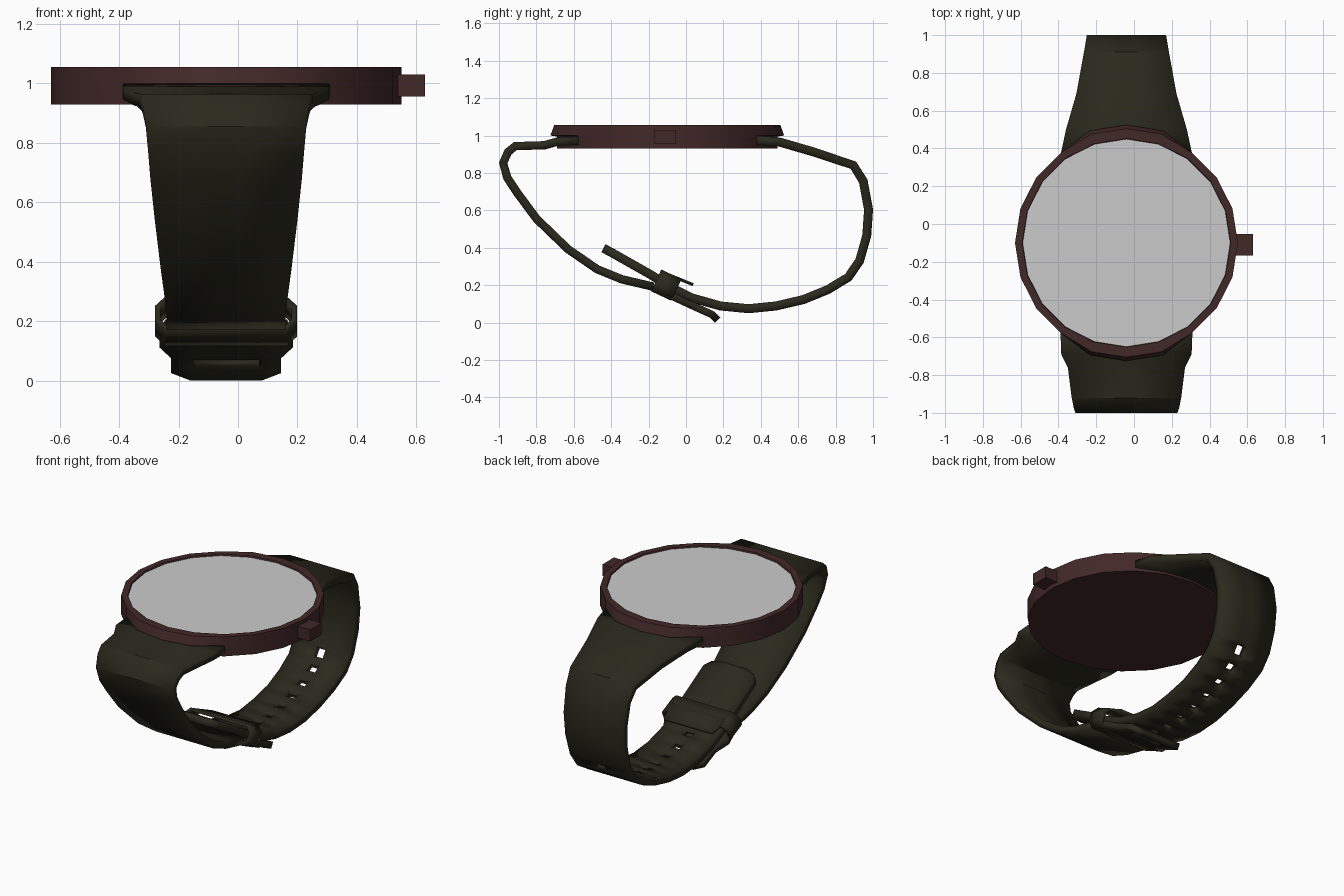
import bpy, bmesh, math
from mathutils import Vector

if "Cube" in bpy.data.objects:
    bpy.data.objects.remove(bpy.data.objects["Cube"])

CX, CY = -0.04, -0.10          # centre of the watch case


def material(name, rgb):
    m = bpy.data.materials.new(name)
    m.diffuse_color = (*rgb, 1)
    m.use_nodes = True
    m.node_tree.nodes["Principled BSDF"].inputs["Base Color"].default_value = m.diffuse_color
    return m


STRAP = material("strap_dark_green", (0.023, 0.022, 0.012))
CASE = material("case_dark_red", (0.055, 0.021, 0.021))


def make(name, bm, mat=None, smooth=True):
    me = bpy.data.meshes.new(name)
    bm.to_mesh(me)
    bm.free()
    ob = bpy.data.objects.new(name, me)
    bpy.context.collection.objects.link(ob)
    if mat:
        me.materials.append(mat)
    if smooth:
        bpy.ops.object.select_all(action='DESELECT')
        ob.select_set(True)
        bpy.context.view_layer.objects.active = ob
        bpy.ops.object.shade_smooth_by_angle(angle=math.radians(35))
    return ob


def solidify(ob, thickness, offset):
    mod = ob.modifiers.new("thickness", 'SOLIDIFY')
    mod.thickness, mod.offset = thickness, offset


def band(name, rows, thickness, flip, mat, holes=(), hw=0.035):
    """Strap from (y, z, half width) rows; holes are (start, end) arc lengths."""
    rows = [Vector(r) for r in rows]
    dist = [0.0]
    for a, b in zip(rows, rows[1:]):
        dist.append(dist[-1] + (b.xy - a.xy).length)

    def at(s):
        for i in range(len(rows) - 1):
            if s <= dist[i + 1]:
                return rows[i].lerp(rows[i + 1], (s - dist[i]) / (dist[i + 1] - dist[i]))
        return rows[-1]

    stations = sorted(set(dist) | {s for h in holes for s in h})
    bm = bmesh.new()
    grid = []
    for s in stations:
        y, z, w = at(s)
        grid.append([bm.verts.new((CX + x, y, z)) for x in (-w, -hw, hw, w)])
    for i in range(len(grid) - 1):
        mid = (stations[i] + stations[i + 1]) / 2
        for c in range(3):
            if c == 1 and any(a < mid < b for a, b in holes):
                continue
            q = [grid[i][c], grid[i][c + 1], grid[i + 1][c + 1], grid[i + 1][c]]
            bm.faces.new(q[::-1] if flip else q)
    loose = [v for v in bm.verts if not v.link_faces]
    bmesh.ops.delete(bm, geom=loose, context='VERTS')
    ob = make(name, bm, mat)
    solidify(ob, thickness, -1)
    return ob


# Case: 20-sided, with a lip flaring over the strap ends
bm = bmesh.new()
N = 20
rings = []
for z, r, flare in [(0.93, 0.59, 0), (0.995, 0.59, 0), (1.0, 0.59, 0.035),
                    (1.055, 0.59, 0.015), (1.055, 0.552, 0), (1.042, 0.548, 0)]:
    ring = []
    for k in range(N):
        a = 2 * math.pi * k / N
        rr = r + (flare if abs(math.sin(a)) > 0.9 else 0)
        ring.append(bm.verts.new((CX + rr * math.cos(a), CY + rr * math.sin(a), z)))
    rings.append(ring)
for lo, hi in zip(rings, rings[1:]):
    for k in range(N):
        j = (k + 1) % N
        bm.faces.new((lo[k], lo[j], hi[j], hi[k]))
bm.faces.new(rings[0][::-1])
bm.faces.new(rings[-1])
make("case", bm, CASE)

# Dial: grey disc inside the bezel
bm = bmesh.new()
bm.faces.new([bm.verts.new((CX + 0.55 * math.cos(2 * math.pi * k / N),
                            CY + 0.55 * math.sin(2 * math.pi * k / N), 1.046)) for k in range(N)])
make("dial", bm, None, False)

# Crown
bm = bmesh.new()
bmesh.ops.create_cube(bm, size=1)
bmesh.ops.scale(bm, vec=(0.12, 0.115, 0.075), verts=bm.verts)
bmesh.ops.translate(bm, vec=(0.57, -0.11, 0.993), verts=bm.verts)
make("crown", bm, CASE, False)

# Front strap, from the case round to the buckle
band("front_strap", [
    (-0.56, 0.995, 0.35), (-0.69, 0.99, 0.345), (-0.76, 0.97, 0.31), (-0.92, 0.965, 0.29),
    (-0.97, 0.925, 0.28), (-1.0, 0.855, 0.27), (-0.976, 0.765, 0.262), (-0.92, 0.68, 0.255),
    (-0.816, 0.54, 0.24), (-0.645, 0.375, 0.22), (-0.485, 0.265, 0.205),
    (-0.35, 0.21, 0.2), (-0.18, 0.17, 0.2)], 0.045, True, STRAP)

# Back strap with adjustment holes, its tail lying inside the loop
first, step, length = 1.16, 0.122, 0.055
band("back_strap", [
    (0.36, 1.0, 0.35), (0.5, 0.99, 0.32), (0.69, 0.935, 0.265), (0.91, 0.86, 0.225),
    (0.97, 0.765, 0.215), (1.0, 0.605, 0.21), (0.99, 0.46, 0.205), (0.95, 0.32, 0.2),
    (0.885, 0.225, 0.195), (0.77, 0.155, 0.19), (0.635, 0.1, 0.185), (0.485, 0.065, 0.185),
    (0.335, 0.05, 0.18), (0.18, 0.065, 0.18), (0.02, 0.11, 0.18), (-0.1, 0.17, 0.18),
    (-0.2, 0.235, 0.18), (-0.4, 0.348, 0.18), (-0.435, 0.367, 0.15), (-0.453, 0.376, 0.09)],
    0.048, False, STRAP,
    [(first + i * step, first + i * step + length) for i in range(9)])

# Buckle plate under the back strap, with a slot
band("buckle_plate", [
    (-0.18, 0.17, 0.205), (-0.06, 0.112, 0.225), (0.02, 0.075, 0.185),
    (0.13, 0.025, 0.185), (0.155, 0.0, 0.12)], 0.04, True, STRAP, [(0.235, 0.3)], 0.11)

# Keeper: chamfered loop round both straps
T = Vector((0, math.cos(math.radians(-25)), math.sin(math.radians(-25))))
U = Vector((0, -T.z, T.y))
W, H, B = 0.23, 0.055, 0.03
outline = [(W, -H + B), (W, H - B), (W - B, H), (-W + B, H),
           (-W, H - B), (-W, -H + B), (-W + B, -H), (W - B, -H)]
bm = bmesh.new()
ends = [[bm.verts.new(Vector((CX + x, -0.105, 0.2)) + U * u + T * t) for x, u in outline]
        for t in (-0.06, 0.06)]
for k in range(8):
    j = (k + 1) % 8
    bm.faces.new((ends[0][k], ends[0][j], ends[1][j], ends[1][k]))
bmesh.ops.recalc_face_normals(bm, faces=bm.faces)
solidify(make("keeper_loop", bm, STRAP), 0.02, 0)

# Flap over the keeper
band("keeper_flap", [(-0.13, 0.262, 0.19), (-0.05, 0.23, 0.19), (0.035, 0.195, 0.17)],
     0.016, True, STRAP)
